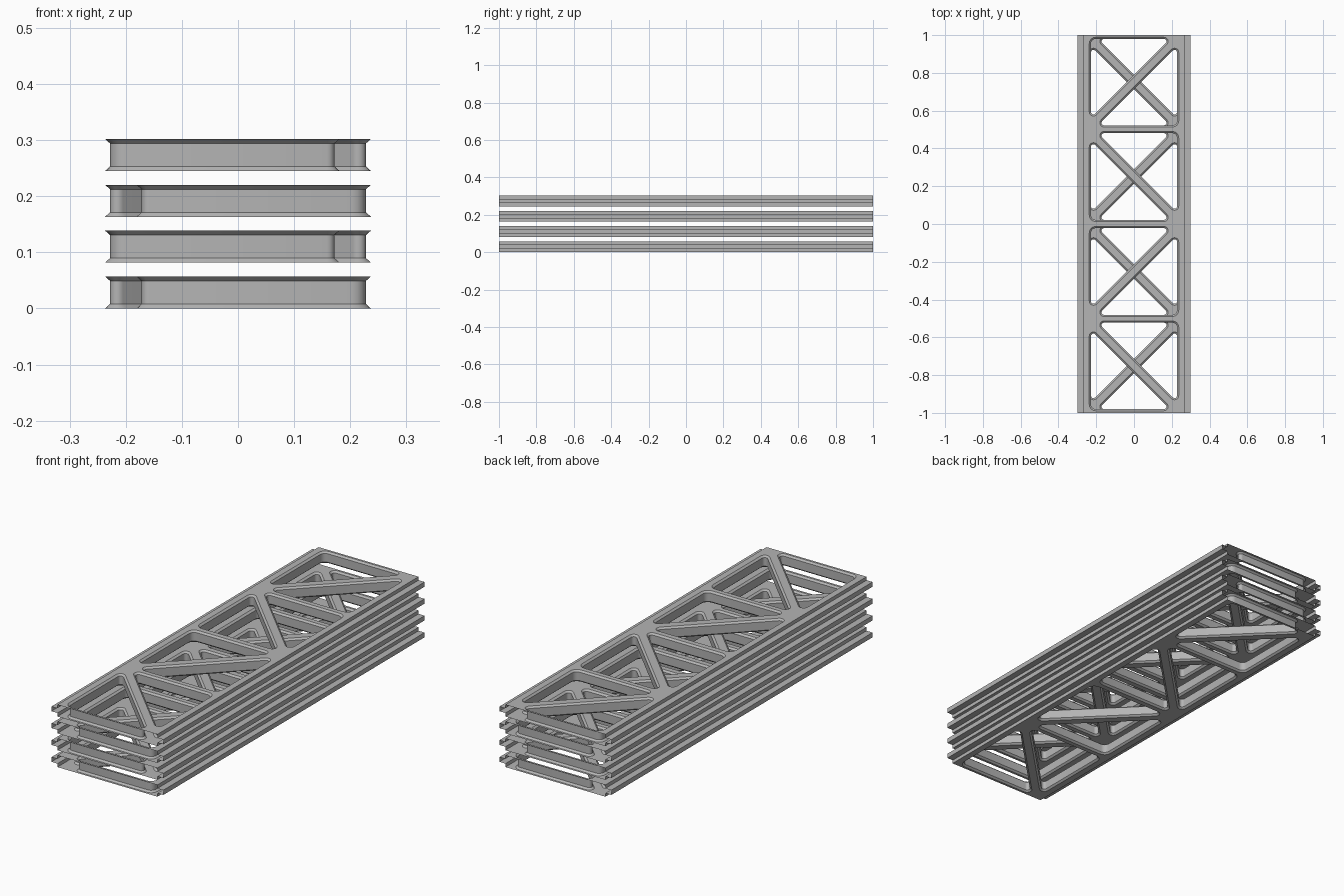
import bpy, bmesh, math
from mathutils import Vector

if "Cube" in bpy.data.objects:
    bpy.data.objects.remove(bpy.data.objects["Cube"])

H = 0.057          # panel height
STEP = 0.0817      # distance between stacked panels
BEVEL = 0.009      # chamfer around each opening
HALF_W = 0.228     # half width between opening walls
LEG = 0.419        # leg of each triangular opening
R_SQUARE, R_SHARP = 0.025, 0.0135
BAYS = [(-0.98, -0.522), (-0.481, -0.022), (0.022, 0.481), (0.522, 0.98)]

steel = bpy.data.materials.new("steel grey")
steel.diffuse_color = (0.46, 0.46, 0.46, 1)
steel.use_nodes = True
steel.node_tree.nodes["Principled BSDF"].inputs["Base Color"].default_value = steel.diffuse_color


def triangle_ring(grow):
    """Rounded right triangle, square corner at the upper left, origin there."""
    k = R_SHARP / math.tan(math.radians(22.5))
    corners = [((R_SQUARE, -R_SQUARE), R_SQUARE, 90, 180, 4),
               ((R_SHARP, -LEG + k), R_SHARP, 180, 315, 6),
               ((LEG - k, -R_SHARP), R_SHARP, 315, 450, 6)]
    pts = []
    for (cx, cy), r, a0, a1, n in corners:
        for i in range(n + 1):
            a = math.radians(a0 + (a1 - a0) * i / n)
            pts.append((cx + (r + grow) * math.cos(a), cy + (r + grow) * math.sin(a)))
    return pts


def ring_edges(bm, ring):
    n = len(ring)
    return [bm.edges.get((ring[i], ring[(i + 1) % n])) or
            bm.edges.new((ring[i], ring[(i + 1) % n])) for i in range(n)]


def add_opening(bm, place):
    """Chamfered walls of one opening; returns its bottom and top rings."""
    rings = []
    for z, grow in ((0, BEVEL), (0.008, 0), (H - 0.008, 0), (H, BEVEL)):
        rings.append([bm.verts.new((*place(x, y), z)) for x, y in triangle_ring(grow)])
    n = len(rings[0])
    for a, b in zip(rings, rings[1:]):
        for i in range(n):
            j = (i + 1) % n
            bm.faces.new((a[i], a[j], b[j], b[i]))
    return rings[0], rings[-1]


def make_panel(name, z0, first):
    bm = bmesh.new()
    bottom, top = [], []
    # stepped side rails, open at both ends
    profile = [(0.268, 0), (0.268, 0.017), (0.3, 0.017),
               (0.3, 0.040), (0.268, 0.040), (0.268, H)]
    sides = []
    for s in (-1, 1):
        rows = [[bm.verts.new((s * x, y, z)) for x, z in profile] for y in (-1, 1)]
        for i in range(len(profile) - 1):
            bm.faces.new((rows[0][i], rows[1][i], rows[1][i + 1], rows[0][i + 1]))
        sides.append(rows)
    # paired triangular openings, diagonal flips from bay to bay
    for k, (y0, y1) in enumerate(BAYS):
        flip = first * (-1) ** k
        yc = (y0 + y1) / 2
        for turn in (1, -1):
            def place(x, y):
                return (flip * turn * (x - HALF_W), yc + turn * (y + y1 - yc))
            lo, hi = add_opening(bm, place)
            bottom.append(lo)
            top.append(hi)
    # top and bottom sheets around the openings
    for idx, rings, nz in ((0, bottom, -1), (-1, top, 1)):
        outline = [sides[0][0][idx], sides[1][0][idx], sides[1][1][idx], sides[0][1][idx]]
        edges = ring_edges(bm, outline)
        for ring in rings:
            edges += ring_edges(bm, ring)
        bmesh.ops.triangle_fill(bm, use_beauty=True, use_dissolve=False,
                                edges=edges, normal=Vector((0, 0, nz)))
    bmesh.ops.recalc_face_normals(bm, faces=bm.faces[:])
    # keep the shell facing outwards
    up = sum(f.normal.z * f.calc_area() for f in bm.faces
             if f.calc_center_median().z > H - 0.001)
    if up < 0:
        bmesh.ops.reverse_faces(bm, faces=bm.faces[:])
    mesh = bpy.data.meshes.new(name)
    bm.to_mesh(mesh)
    bm.free()
    mesh.materials.append(steel)
    obj = bpy.data.objects.new(name, mesh)
    obj.location.z = z0
    bpy.context.collection.objects.link(obj)
    return obj


# four stacked panels, alternately mirrored
for i in range(4):
    panel = make_panel(f"truss_panel_{i + 1}", i * STEP, 1 if i % 2 == 0 else -1)
    bpy.ops.object.select_all(action='DESELECT')
    panel.select_set(True)
    bpy.context.view_layer.objects.active = panel
    bpy.ops.object.shade_smooth_by_angle(angle=math.radians(30))
